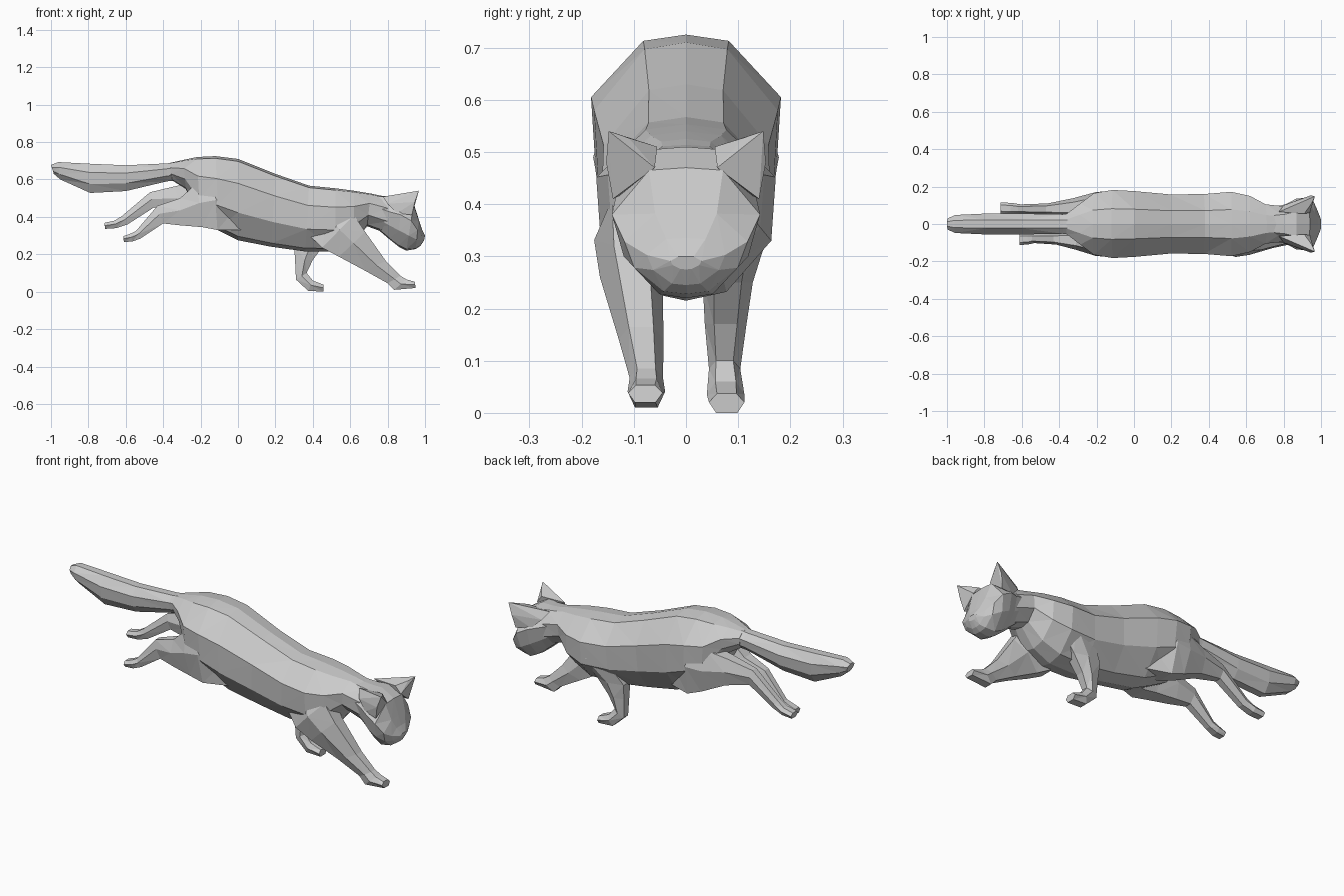
import bpy, bmesh

# half outlines: (position from upper to lower edge, fraction of half width)
BODY = [(0, 0), (0.03, 0.45), (0.30, 1), (0.66, 0.95), (0.95, 0.45), (1, 0)]
HEAD = [(0, 0), (0.02, 0.5), (0.36, 1), (0.68, 0.84), (0.97, 0.36), (1, 0)]
LIMB = [(0, 0.55), (0.45, 1), (1, 0.6)]
TAIL = [(0, 0.4), (0.3, 1), (0.7, 0.9), (1, 0.35)]


def finish(name, bm):
    bmesh.ops.recalc_face_normals(bm, faces=bm.faces)
    mesh = bpy.data.meshes.new(name)
    bm.to_mesh(mesh)
    bm.free()
    ob = bpy.data.objects.new(name, mesh)
    bpy.context.collection.objects.link(ob)
    return ob


def loft(name, half, sections):
    """Sections: upper x, upper z, lower x, lower z, centre y, half width."""
    ring = half + [(t, -s) for t, s in reversed(half) if s > 0]
    bm = bmesh.new()
    loops = []
    for x1, z1, x2, z2, y, w in sections:
        loops.append([bm.verts.new((x1 + (x2 - x1) * t, y + s * w, z1 + (z2 - z1) * t))
                      for t, s in ring])
    n = len(ring)
    for a, b in zip(loops, loops[1:]):
        for i in range(n):
            j = (i + 1) % n
            bm.faces.new((a[i], a[j], b[j], b[i]))
    bm.faces.new(loops[0])
    bm.faces.new(loops[-1])
    bmesh.ops.triangulate(bm, faces=[f for f in bm.faces if len(f.verts) == 4])
    return finish(name, bm)


# torso from rump to neck
loft("body", BODY, [
    (-0.36, 0.69, -0.36, 0.60, 0, 0.055),
    (-0.29, 0.705, -0.28, 0.55, 0, 0.11),
    (-0.22, 0.72, -0.20, 0.38, 0, 0.165),
    (-0.12, 0.725, -0.10, 0.325, 0, 0.182),
    (0.00, 0.71, 0.00, 0.275, 0, 0.176),
    (0.20, 0.63, 0.18, 0.24, 0, 0.158),
    (0.38, 0.567, 0.36, 0.215, 0, 0.16),
    (0.52, 0.553, 0.52, 0.215, 0, 0.172),
    (0.62, 0.54, 0.62, 0.26, 0, 0.15),
    (0.71, 0.525, 0.69, 0.35, 0, 0.105),
    (0.80, 0.505, 0.80, 0.31, 0, 0.095)])

# head with flat brow, cheeks and muzzle
loft("head", HEAD, [
    (0.74, 0.515, 0.74, 0.34, 0, 0.09),
    (0.81, 0.51, 0.81, 0.28, 0, 0.105),
    (0.87, 0.51, 0.86, 0.24, 0, 0.135),
    (0.94, 0.47, 0.90, 0.22, 0, 0.142),
    (0.967, 0.385, 0.95, 0.228, 0, 0.118),
    (0.983, 0.335, 0.975, 0.245, 0, 0.075),
    (1.00, 0.30, 0.995, 0.275, 0, 0.03)])

# broad pointed ears
for side, tag in ((-1, "right"), (1, "left")):
    bm = bmesh.new()
    for x, y, z in ((0.775, 0.065, 0.508), (0.91, 0.055, 0.51), (0.94, 0.06, 0.47),
                    (0.93, 0.14, 0.41), (0.85, 0.12, 0.42), (0.945, 0.153, 0.48),
                    (0.967, 0.148, 0.54), (0.95, 0.11, 0.527), (0.80, 0.10, 0.47)):
        bm.verts.new((x, side * y, z))
    bmesh.ops.convex_hull(bm, input=bm.verts)
    finish(tag + "_ear", bm)

# tail
loft("tail", TAIL, [
    (-0.28, 0.70, -0.28, 0.60, 0, 0.06),
    (-0.38, 0.686, -0.38, 0.59, 0, 0.052),
    (-0.60, 0.676, -0.60, 0.538, 0, 0.056),
    (-0.79, 0.684, -0.79, 0.528, 0, 0.056),
    (-0.96, 0.693, -0.95, 0.60, 0, 0.048),
    (-1.00, 0.678, -0.985, 0.63, 0, 0.03)])

# front legs: right reaches forward, left stands
loft("right_front_leg", LIMB, [
    (0.58, 0.50, 0.36, 0.32, -0.07, 0.06),
    (0.62, 0.41, 0.45, 0.235, -0.10, 0.076),
    (0.68, 0.32, 0.54, 0.187, -0.105, 0.06),
    (0.79, 0.165, 0.68, 0.112, -0.086, 0.043),
    (0.868, 0.085, 0.80, 0.045, -0.076, 0.032),
    (0.90, 0.066, 0.835, 0.01, -0.076, 0.036),
    (0.945, 0.053, 0.95, 0.02, -0.078, 0.033)])
loft("left_front_leg", LIMB, [
    (0.62, 0.48, 0.40, 0.46, 0.07, 0.06),
    (0.60, 0.39, 0.36, 0.34, 0.09, 0.075),
    (0.46, 0.25, 0.30, 0.25, 0.08, 0.048),
    (0.40, 0.17, 0.305, 0.17, 0.076, 0.04),
    (0.367, 0.10, 0.31, 0.065, 0.074, 0.03),
    (0.40, 0.06, 0.375, 0.005, 0.076, 0.036),
    (0.458, 0.037, 0.457, 0.0, 0.078, 0.034)])

# hind legs, both stretched back at different heights
loft("right_hind_leg", LIMB, [
    (0.0, 0.60, 0.04, 0.33, -0.06, 0.06),
    (-0.13, 0.62, -0.11, 0.33, -0.10, 0.078),
    (-0.22, 0.58, -0.19, 0.345, -0.10, 0.07),
    (-0.31, 0.50, -0.31, 0.355, -0.088, 0.05),
    (-0.43, 0.46, -0.40, 0.365, -0.08, 0.03),
    (-0.545, 0.325, -0.52, 0.285, -0.078, 0.024),
    (-0.57, 0.312, -0.565, 0.268, -0.08, 0.03),
    (-0.613, 0.297, -0.61, 0.266, -0.082, 0.03)])
loft("left_hind_leg", LIMB, [
    (0.0, 0.60, 0.04, 0.33, 0.06, 0.06),
    (-0.13, 0.62, -0.11, 0.33, 0.10, 0.078),
    (-0.22, 0.59, -0.19, 0.36, 0.10, 0.07),
    (-0.33, 0.565, -0.32, 0.42, 0.088, 0.05),
    (-0.47, 0.532, -0.45, 0.45, 0.08, 0.03),
    (-0.62, 0.405, -0.59, 0.36, 0.08, 0.025),
    (-0.66, 0.38, -0.65, 0.34, 0.083, 0.03),
    (-0.715, 0.368, -0.71, 0.336, 0.085, 0.03)])
